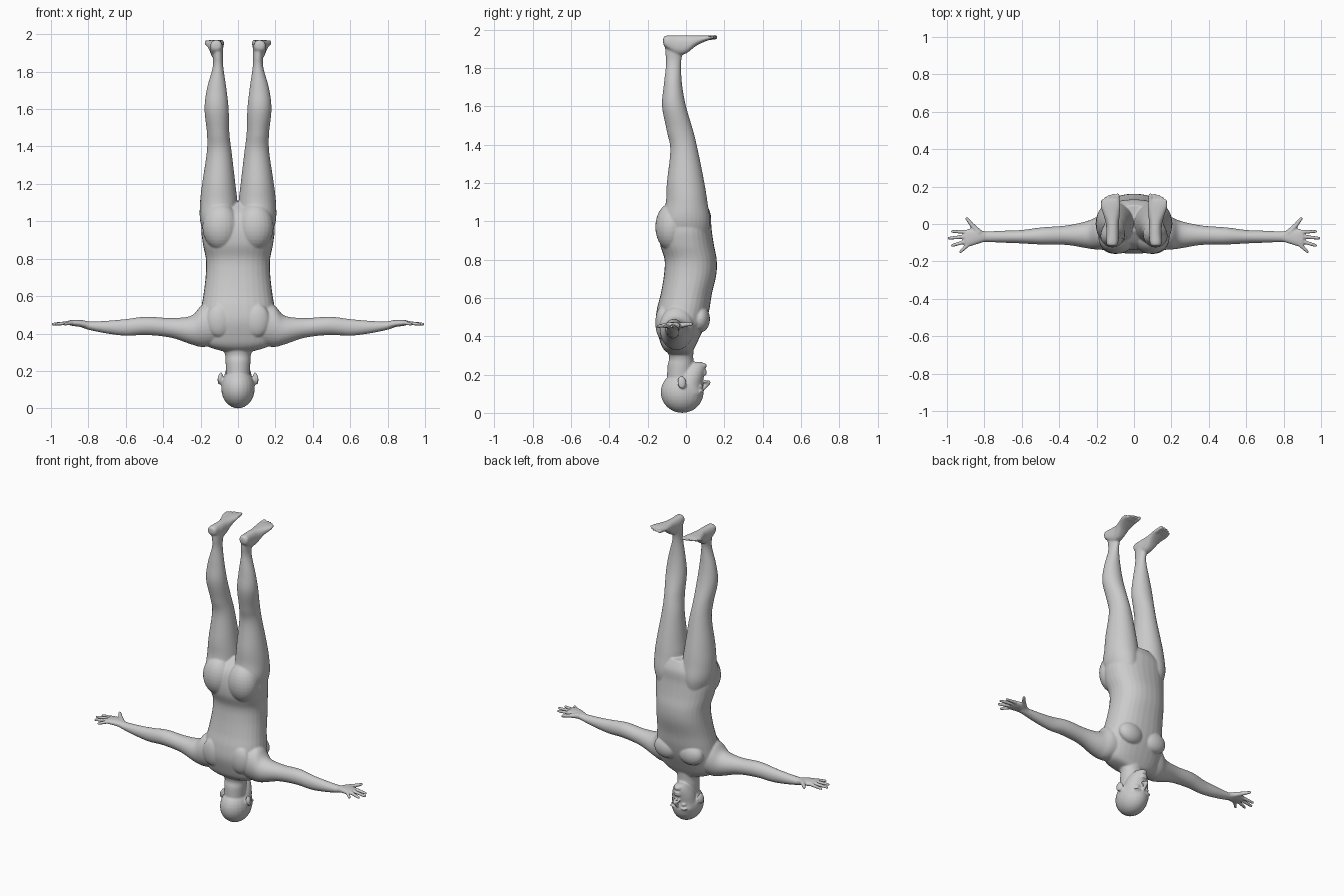
import bpy, bmesh, math
from mathutils import Vector, Matrix

skin = bpy.data.materials.new("skin_grey")
skin.diffuse_color = (0.6, 0.6, 0.6, 1)
bm = bmesh.new()
SIDES, STEPS = 32, 6


def spline(rows):
    """Smoothly interpolate rows of numbers."""
    out = []
    for i in range(len(rows) - 1):
        a, b, c, d = (rows[max(i - 1, 0)], rows[i], rows[i + 1], rows[min(i + 2, len(rows) - 1)])
        for k in range(STEPS):
            t = k / STEPS
            out.append([0.5 * (2 * q + (r - p) * t + (2 * p - 5 * q + 4 * r - s) * t * t
                               + (3 * q - p - 3 * r + s) * t ** 3) for p, q, r, s in zip(a, b, c, d)])
    return out + [list(rows[-1])]


def loft(axis, rows, side=1, power=1.0):
    """Rows are (position, u_min, u_max, v_min, v_max) of oval sections along an axis."""
    rings = []
    for t, u0, u1, v0, v1 in spline(rows):
        ring = []
        for k in range(SIDES):
            a = 2 * math.pi * k / SIDES
            c, s = math.cos(a), math.sin(a)
            u = (u0 + u1) / 2 + (u1 - u0) / 2 * math.copysign(abs(c) ** power, c)
            v = (v0 + v1) / 2 + (v1 - v0) / 2 * math.copysign(abs(s) ** power, s)
            x, y, z = {"x": (t, u, v), "y": (u, t, v), "z": (u, v, t)}[axis]
            ring.append(bm.verts.new((x * side, y, z)))
        rings.append(ring)
    for a, b in zip(rings, rings[1:]):
        for k in range(SIDES):
            n = (k + 1) % SIDES
            bm.faces.new((a[k], a[n], b[n], b[k]))
    bm.faces.new(rings[0][::-1])
    bm.faces.new(rings[-1])


def ball(center, radii, side=1, tilt=0):
    m = (Matrix.Translation((center[0] * side, center[1], center[2]))
         @ Matrix.Rotation(tilt, 4, "X") @ Matrix.Diagonal((*radii, 1)))
    bmesh.ops.create_uvsphere(bm, u_segments=24, v_segments=16, radius=1, matrix=m)


def digit(a, b, r0, r1, side=1):
    """Tapered rounded finger or toe."""
    a, b = (Vector((p[0] * side, p[1], p[2])) for p in (a, b))
    d = b - a
    m = Matrix.Translation((a + b) / 2) @ d.to_track_quat("Z", "Y").to_matrix().to_4x4()
    bmesh.ops.create_cone(bm, cap_ends=True, segments=16, radius1=r0, radius2=r1,
                          depth=d.length, matrix=m)
    for p, r in ((a, r0), (b, r1)):
        ball(p, (r, r, r))


# Torso, shoulders low and hips high
torso = [(.305, .08, -.085, .03), (.33, .16, -.115, .04), (.37, .195, -.135, .06),
         (.46, .205, -.158, .10), (.54, .196, -.152, .122), (.62, .183, -.132, .135),
         (.72, .172, -.115, .158), (.80, .172, -.112, .16), (.88, .188, -.135, .145),
         (.965, .195, -.135, .133), (1.04, .17, -.11, .128), (1.10, .09, -.04, .10)]
loft("z", [(z, -w, w, b, f) for z, w, b, f in torso], power=.88)

# Neck, cranium and jaw
loft("z", [(.12, -.06, .06, -.10, .03), (.24, -.066, .066, -.097, .04),
           (.29, -.07, .07, -.088, .038), (.36, -.10, .10, -.11, .04)])
ball((0, -.02, .108), (.09, .112, .108))
loft("z", [(.07, -.07, .07, -.06, .075), (.10, -.08, .08, -.06, .092), (.14, -.078, .078, -.06, .086),
           (.19, -.070, .070, -.05, .094), (.23, -.054, .054, -.03, .10),
           (.256, -.035, .035, 0, .096), (.266, -.015, .015, .03, .08)])
# Nose, lips and chin
digit((0, .088, .122), (0, .116, .158), .009, .013)
ball((0, .098, .203), (.026, .011, .007))
ball((0, .099, .217), (.023, .010, .007))
ball((0, .092, .246), (.024, .016, .015))

for s in (1, -1):
    # Brow, eye, nostril and ear
    ball((.035, .078, .113), (.028, .014, .009), s)
    ball((.034, .076, .138), (.017, .012, .010), s)
    ball((.013, .102, .164), (.010, .012, .008), s)
    ball((.092, -.02, .16), (.012, .022, .034), s, .25)
    ball((.103, -.026, .152), (.006, .018, .026), s, .25)

    # Chest, shoulder blade and buttock
    ball((.09, .075, .49), (.085, .05, .07), s)
    ball((.10, -.12, .47), (.07, .04, .09), s)
    ball((.092, -.075, .97), (.098, .085, .125), s)

    # Leg from hip to ankle
    loft("z", [(.90, .02, .17, -.10, .11), (1.0, .005, .202, -.125, .125), (1.10, .003, .203, -.105, .112),
               (1.20, .014, .192, -.10, .096), (1.37, .034, .167, -.082, .062),
               (1.47, .046, .166, -.10, .038), (1.60, .05, .179, -.125, 0),
               (1.71, .062, .166, -.116, -.02), (1.82, .078, .136, -.104, -.026),
               (1.88, .08, .134, -.108, -.015), (1.94, .08, .142, -.112, .01)], s)

    # Foot with sole upward, and toes
    loft("y", [(-.119, .10, .132, 1.925, 1.955), (-.105, .086, .147, 1.905, 1.968),
               (-.05, .08, .148, 1.87, 1.97), (0, .08, .15, 1.875, 1.97), (.05, .077, .164, 1.913, 1.97),
               (.10, .073, .18, 1.938, 1.97), (.128, .08, .172, 1.947, 1.968)], s, .85)
    for x, y, r in ((.088, .153, .013), (.112, .156, .009), (.132, .150, .009),
                    (.151, .139, .009), (.169, .124, .009)):
        digit((x, .10, 1.954), (x, y, 1.96), r, r * .9, s)

    # Arm from shoulder to wrist
    loft("x", [(.10, -.14, .05, .34, .56), (.19, -.137, .04, .328, .552), (.25, -.13, .016, .342, .495),
               (.36, -.112, -.008, .378, .483), (.49, -.11, -.018, .392, .49),
               (.60, -.104, -.032, .388, .477), (.70, -.10, -.036, .40, .468),
               (.79, -.096, -.04, .418, .464), (.83, -.095, -.04, .43, .468)], s)

    # Palm, fingers and thumb
    loft("x", [(.79, -.092, -.042, .422, .463), (.84, -.108, -.028, .435, .472),
               (.88, -.12, -.026, .44, .473), (.905, -.118, -.034, .446, .47)], s, .85)
    for y0, x1, y1 in ((-.042, .972, -.040), (-.066, .990, -.076),
                       (-.089, .972, -.115), (-.108, .927, -.148)):
        digit((.885, y0, .458), (x1, y1, .45), .012, .0085, s)
    digit((.83, -.045, .454), (.868, -.004, .46), .018, .012, s)
    digit((.868, -.004, .46), (.893, .028, .463), .012, .009, s)

bmesh.ops.recalc_face_normals(bm, faces=bm.faces)
mesh = bpy.data.meshes.new("body")
bm.to_mesh(mesh)
bm.free()
mesh.materials.append(skin)
body = bpy.data.objects.new("body", mesh)
bpy.context.collection.objects.link(body)

# Fuse the parts into one soft skin
fuse = body.modifiers.new("fuse", "REMESH")
fuse.mode = "VOXEL"
fuse.voxel_size = .005
fuse.use_smooth_shade = True
soften = body.modifiers.new("soften", "SMOOTH")
soften.factor = .5
soften.iterations = 6
